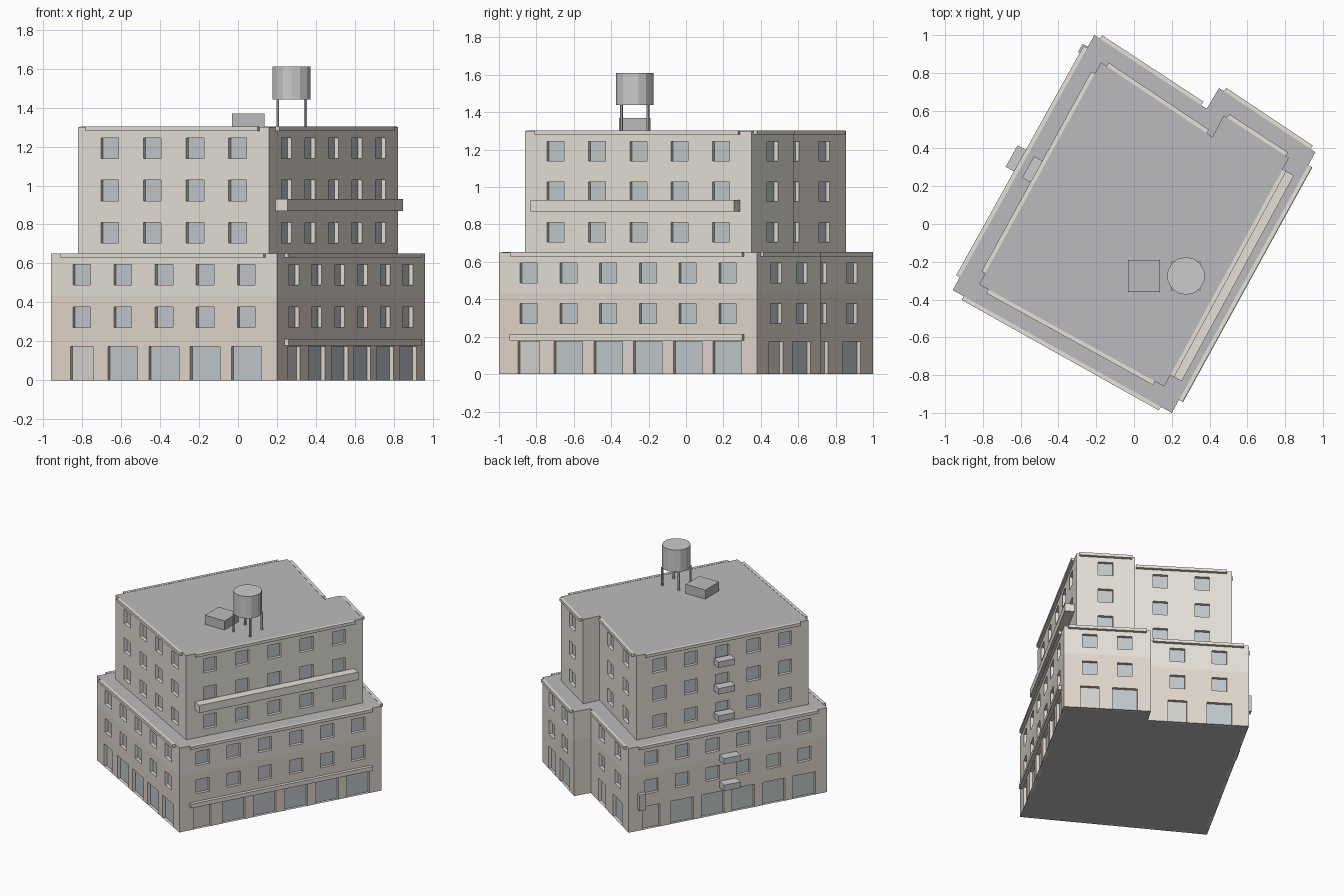
import bpy, bmesh, math
from mathutils import Vector

if "Cube" in bpy.data.objects:
    bpy.data.objects.remove(bpy.data.objects["Cube"])

def material(name, r, g, b):
    m = bpy.data.materials.new(name)
    m.diffuse_color = (r, g, b, 1)
    m.use_nodes = True
    m.node_tree.nodes["Principled BSDF"].inputs["Base Color"].default_value = m.diffuse_color
    return m

STONE = material("tan_stone", .76, .68, .61)
PLASTER = material("light_plaster", .79, .75, .68)
GLASS = material("window_glass", .53, .58, .60)
DOOR = material("door_panel", .66, .65, .62)
ROOF = material("roof_grey", .50, .50, .51)
METAL = material("metal_grey", .60, .60, .62)
MATS = [STONE, PLASTER, GLASS, DOOR, ROOF]

# Footprints, counter-clockwise, with a notch in the back
LOWER = [(-.96, -.35), (.20, -1), (.96, .38), (.45, .72), (.385, .61), (-.21, 1)]
UPPER = [(-.82, -.32), (.16, -.86), (.82, .35), (.475, .575), (.415, .46), (-.175, .855)]
STOREY, DEPTH, MARGIN = .65 / 3, .023, .06

def wall_frame(foot, i):
    a, b = Vector((*foot[i], 0)), Vector((*foot[(i + 1) % len(foot)], 0))
    d = (b - a).normalized()
    return a, d, Vector((d.y, -d.x, 0)), (b - a).length

def finish(name, bm, mats):
    me = bpy.data.meshes.new(name)
    bm.to_mesh(me)
    bm.free()
    for m in mats:
        me.materials.append(m)
    ob = bpy.data.objects.new(name, me)
    bpy.context.collection.objects.link(ob)
    return ob

def storey_wall(bm, frame, z0, ground, mat):
    """One storey of one wall, with recessed openings."""
    a, d, n, length = frame

    def quad(pts, m):
        vs = [bm.verts.new(a + d * u + n * o + Vector((0, 0, z))) for u, z, o in pts]
        bm.faces.new(vs).material_index = m

    def flat(u0, u1, v0, v1, o=0, m=mat):
        if v1 - v0 > 1e-5:
            quad([(u0, v0, o), (u1, v0, o), (u1, v1, o), (u0, v1, o)], m)

    z1 = z0 + STOREY
    lo, hi = (0, .175) if ground else (z0 + .055, z0 + .161)
    count = int((length - 2 * MARGIN) / .237)
    u = 0
    for k in range(count):
        c = MARGIN + (k + .5) * (length - 2 * MARGIN) / count
        door = ground and k == 0
        w = (.132 if door else .175) if ground else .104
        l, r = c - w / 2, c + w / 2
        flat(u, l, z0, z1)
        flat(l, r, z0, lo)
        flat(l, r, hi, z1)
        flat(l, r, lo, hi, -DEPTH, 3 if door else 2)
        rim = [(l, lo), (r, lo), (r, hi), (l, hi)]
        for j in range(4):
            p, q = rim[j], rim[(j + 1) % 4]
            quad([(*p, 0), (*q, 0), (*q, -DEPTH), (*p, -DEPTH)], mat)
        u = r
    flat(u, length, z0, z1)

def tier(name, foot, base, mats):
    bm = bmesh.new()
    for i in range(len(foot)):
        for s in range(3):
            storey_wall(bm, wall_frame(foot, i), base + s * STOREY,
                        base == 0 and s == 0, mats[s])
    for z, pts in ((base, foot[::-1]), (base + .65, foot)):
        bm.faces.new([bm.verts.new((x, y, z)) for x, y in pts]).material_index = 4
    bmesh.ops.remove_doubles(bm, verts=bm.verts, dist=1e-5)
    finish(name, bm, MATS)

def wall_box(name, foot, i, t, width, z0, z1, out, mat):
    """Box fixed to wall i, centred at distance t along it."""
    a, d, n, _ = wall_frame(foot, i)
    bm = bmesh.new()
    bmesh.ops.create_cube(bm, size=1)
    for v in bm.verts:
        x, y, z = v.co
        v.co = a + d * (t + x * width) + n * ((y + .5) * out)
        v.co.z = z0 + (z + .5) * (z1 - z0)
    bmesh.ops.recalc_face_normals(bm, faces=bm.faces)
    finish(name, bm, [mat])

def cylinder(name, x, y, z0, z1, r, sides):
    bpy.ops.mesh.primitive_cylinder_add(vertices=sides, radius=r, depth=z1 - z0,
                                        location=(x, y, (z0 + z1) / 2))
    ob = bpy.context.object
    ob.name = name
    ob.data.materials.append(METAL)

# Two stacked blocks
tier("lower_block", LOWER, 0, (0, 0, 1))
tier("upper_block", UPPER, .65, (1, 1, 1))

# Cornices along all walls except the notch return
for label, foot, top in (("lower", LOWER, .652), ("upper", UPPER, 1.302)):
    for i in (0, 1, 2, 4, 5):
        L = wall_frame(foot, i)[3]
        wall_box(label + "_cornice", foot, i, L / 2, L * .9, top - .022, top, .022, PLASTER)

# Shopfront ledge and long balcony on the right side
L = wall_frame(LOWER, 1)[3]
wall_box("shopfront_ledge", LOWER, 1, L / 2, L * .9, .18, .212, .025, PLASTER)
L = wall_frame(UPPER, 1)[3]
wall_box("balcony", UPPER, 1, L / 2, L * .9, .87, .93, .068, PLASTER)

# Air conditioners and meter box on the left side
for foot, levels in ((LOWER, (.23, .435)), (UPPER, (.72, .93, 1.135))):
    for z in levels:
        wall_box("air_conditioner", foot, 5, wall_frame(foot, 5)[3] / 2, .13,
                 z - .023, z + .023, .072, METAL)
wall_box("meter_box", LOWER, 5, .095, .05, .165, .29, .032, METAL)

# Roof hatch
bpy.ops.mesh.primitive_cube_add(size=1, location=(.053, -.275, 1.335))
hatch = bpy.context.object
hatch.name = "roof_hatch"
hatch.scale = (.168, .168, .07)
hatch.data.materials.append(ROOF)

# Water tank on four legs
cylinder("water_tank", .275, -.275, 1.44, 1.61, .1, 14)
for sx in (-1, 1):
    for sy in (-1, 1):
        cylinder("tank_leg", .275 + sx * .071, -.275 + sy * .071, 1.3, 1.44, .008, 6)
